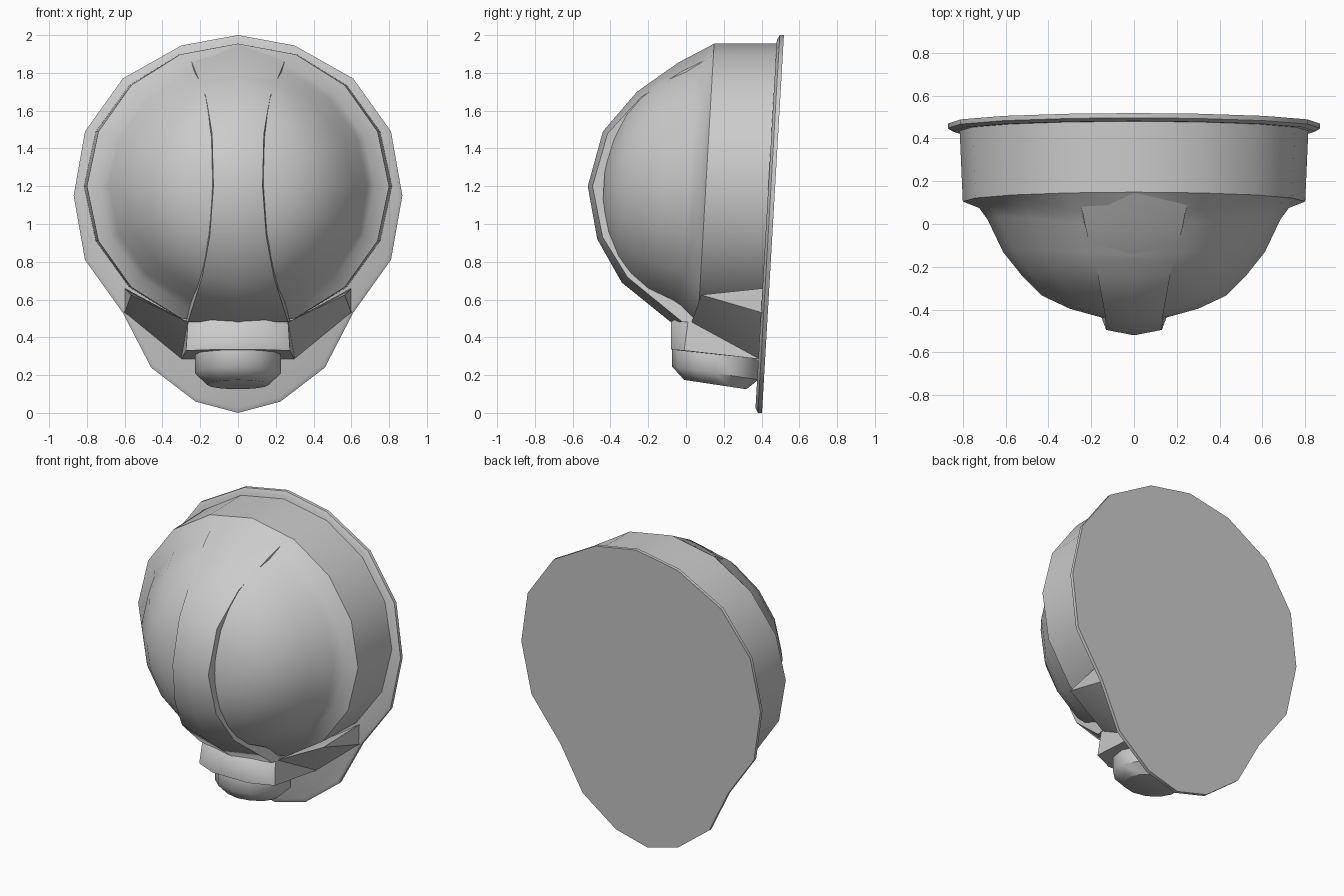
import bpy, bmesh, math
from mathutils import Vector

if "Cube" in bpy.data.objects:
    bpy.data.objects.remove(bpy.data.objects["Cube"])

TILT = 0.058  # the whole lamp leans back slightly


def finish(name, bm, angle=45):
    bmesh.ops.remove_doubles(bm, verts=bm.verts, dist=0.0005)
    bmesh.ops.recalc_face_normals(bm, faces=bm.faces)
    me = bpy.data.meshes.new(name)
    bm.to_mesh(me)
    bm.free()
    ob = bpy.data.objects.new(name, me)
    bpy.context.collection.objects.link(ob)
    bpy.ops.object.select_all(action='DESELECT')
    ob.select_set(True)
    bpy.context.view_layer.objects.active = ob
    bpy.ops.object.shade_smooth_by_angle(angle=math.radians(angle))
    return ob


def loft(name, loops, angle=45):
    """Skin a stack of closed loops and cap both ends."""
    bm = bmesh.new()
    rows = [[bm.verts.new(p) for p in loop] for loop in loops]
    n = len(rows[0])
    for a, b in zip(rows, rows[1:]):
        for i in range(n):
            j = (i + 1) % n
            bm.faces.new((a[i], a[j], b[j], b[i]))
    bm.faces.new(rows[0])
    bm.faces.new(rows[-1])
    return finish(name, bm, angle)


def hull(name, points):
    bm = bmesh.new()
    for p in points:
        bm.verts.new(p)
    bmesh.ops.convex_hull(bm, input=bm.verts)
    bmesh.ops.delete(bm, geom=[v for v in bm.verts if not v.link_faces], context='VERTS')
    return finish(name, bm)


def lean(x, z, y):
    return (x, y + TILT * (z - 1.2), z)


def oval(rx, rz, y, swell=0.0, n=16):
    """Upright oval loop; swell pushes its top and bottom forward."""
    pts = []
    for i in range(n):
        t = math.tau * i / n
        z = 1.2 + rz * math.cos(t)
        pts.append(lean(rx * math.sin(t), z, y - swell * math.cos(t) ** 4))
    return pts


# egg-shaped back plate
half = [(0.30, 1.945), (0.61, 1.77), (0.81, 1.49), (0.87, 1.15),
        (0.81, 0.81), (0.61, 0.53), (0.46, 0.24), (0.225, 0.06)]
outline = [(0, 2.0)] + half + [(0, 0.0)] + [(-x, z) for x, z in reversed(half)]
plate = []
for s, y in ((1, 0.472), (1, 0.45), (0.975, 0.436)):
    plate.append([lean(x * s, 1 + (z - 1) * s, y) for x, z in outline])
loft("back_plate", plate)

# collar with a rolled rim, flowing into the faceted dome
shell = [oval(0.815, 0.755, 0.445), oval(0.80, 0.755, 0.105)]
for f, y, s in ((0.91, 0.075, 0.07), (0.86, 0.02, 0.07), (0.77, -0.13, 0.05), (0.66, -0.24, 0.03),
                (0.54, -0.335, 0), (0.38, -0.395, 0), (0.2, -0.435, 0)):
    shell.append(oval(0.795 * f, 0.755 * f, y, s))
loft("collar_and_dome", shell, 35)

# central rib over the dome: z, y and half width along its crest
path = [(1.955, 0.15, 0.26), (1.855, -0.04, 0.225), (1.70, -0.26, 0.17),
        (1.49, -0.44, 0.137), (1.20, -0.52, 0.13), (0.92, -0.47, 0.15),
        (0.69, -0.34, 0.19), (0.48, -0.08, 0.265)]
rib = []
for z, y, w in path:
    crest = Vector((0, y, z))
    core = Vector((0, 0.2, 1.2)) if z > 0.5 else Vector((0, 1.2, 0.5))
    inward = (core - crest).normalized()
    edge = crest + inward * (0.025 + 0.27 * (w - 0.13))
    base = crest + inward * 0.14
    rib.append([(-w - 0.01, base.y, base.z), (-w, edge.y, edge.z), tuple(crest),
                (w, edge.y, edge.z), (w + 0.01, base.y, base.z)])
loft("center_rib", rib)

# narrow neck with a bowed front, joining collar, rib and cap
neck = []
for s in (1, -1):
    for x, y, z in ((0.30, 0.39, 0.285), (0.27, 0.40, 0.55), (0.265, 0.10, 0.55),
                    (0.265, 0.01, 0.48), (0.275, -0.01, 0.33),
                    (0.13, -0.08, 0.485), (0.13, -0.08, 0.335)):
        neck.append((x * s, y, z))
hull("neck", neck)

# gussets sloping from the collar rim to the plate on both sides of the neck
for side, s in (("left", -1), ("right", 1)):
    pts = ((0.565, 0.08, 0.625), (0.265, 0.03, 0.48), (0.30, 0.39, 0.285),
           (0.60, 0.405, 0.53), (0.265, 0.39, 0.40), (0.60, 0.41, 0.66))
    hull(side + "_gusset", [(x * s, y, z) for x, y, z in pts])

# chamfered cap below the neck, tilted forward
cap = []
for r, h in ((0.215, 0.36), (0.228, 0.30), (0.228, 0.21), (0.165, 0.15)):
    ring = []
    for i in range(12):
        t = math.tau * i / 12
        y = 0.155 + r * math.sin(t)
        ring.append((r * math.cos(t), y, h - 0.15 * (y - 0.155)))
    cap.append(ring)
loft("bottom_cap", cap)
